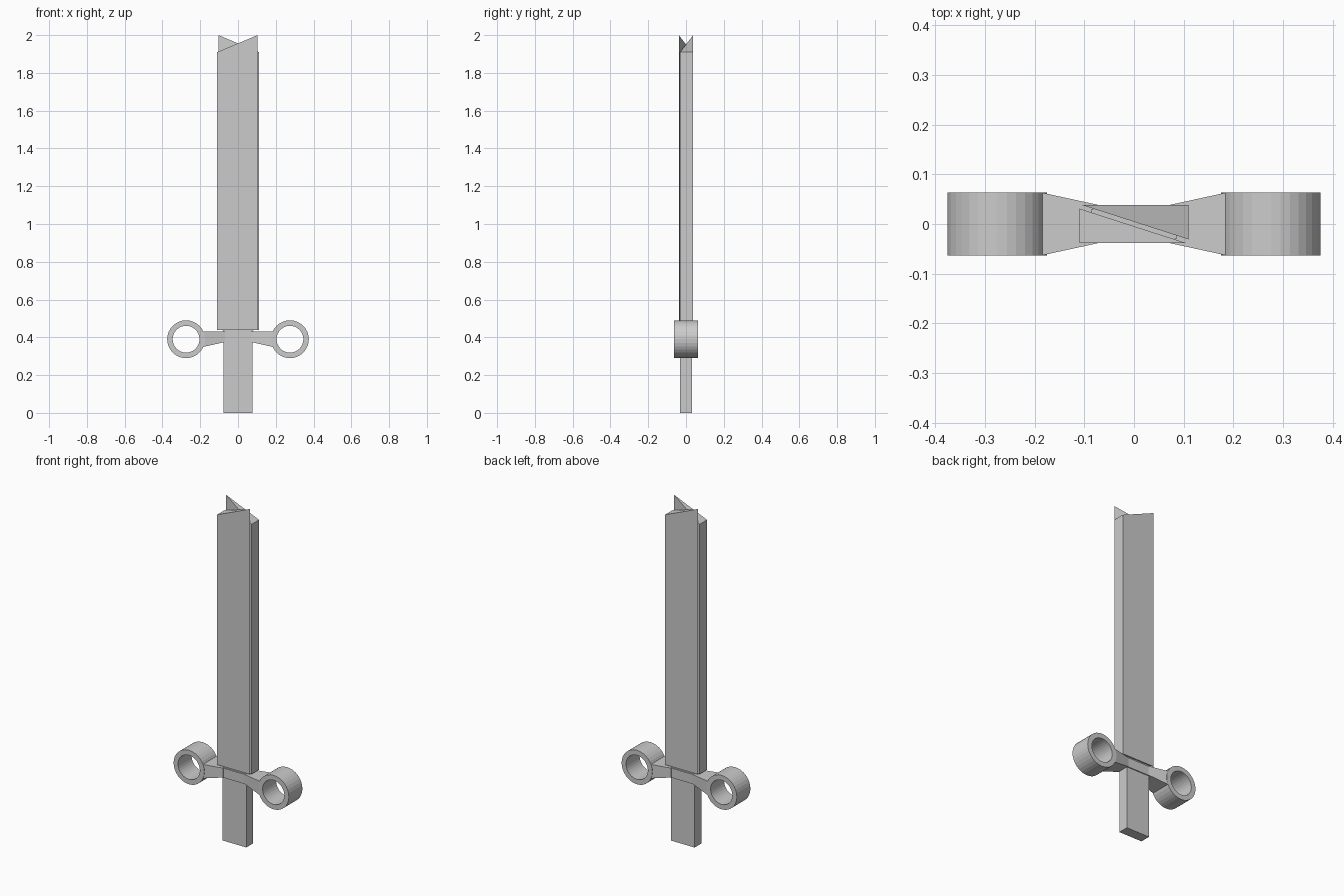
import bpy, bmesh, math

if "Cube" in bpy.data.objects:
    bpy.data.objects.remove(bpy.data.objects["Cube"])


def make_object(name, bm):
    bmesh.ops.recalc_face_normals(bm, faces=bm.faces)
    mesh = bpy.data.meshes.new(name)
    bm.to_mesh(mesh)
    bm.free()
    obj = bpy.data.objects.new(name, mesh)
    bpy.context.collection.objects.link(obj)
    return obj


def loft(name, start, end):
    """Closed solid between two matching loops of points."""
    bm = bmesh.new()
    a = [bm.verts.new(p) for p in start]
    b = [bm.verts.new(p) for p in end]
    n = len(a)
    bm.faces.new(a)
    bm.faces.new(b)
    for i in range(n):
        bm.faces.new((a[i], a[(i + 1) % n], b[(i + 1) % n], b[i]))
    return make_object(name, bm)


def section(x, half_depth, low, high):
    """Rectangular guard section at a given x."""
    return [(x, -half_depth, low), (x, half_depth, low),
            (x, half_depth, high), (x, -half_depth, high)]


def slab(hx0, hx1, hy, z):
    return [(hx0, -hy, z), (hx1, -hy, z), (hx1, hy, z), (hx0, hy, z)]


def ring(name, cx, cz, outer, inner, half_depth, sides=32):
    bm = bmesh.new()
    loops = []
    for r, y in ((outer, -half_depth), (outer, half_depth),
                 (inner, half_depth), (inner, -half_depth)):
        loops.append([bm.verts.new((cx + r * math.cos(2 * math.pi * i / sides), y,
                                    cz + r * math.sin(2 * math.pi * i / sides)))
                      for i in range(sides)])
    for k in range(4):
        a, b = loops[k], loops[(k + 1) % 4]
        for i in range(sides):
            j = (i + 1) % sides
            bm.faces.new((a[i], a[j], b[j], b[i]))
    return make_object(name, bm)


# Two wedge blades, each the other turned half a turn, with a thin diagonal slit
wedge = [(-0.11, -0.038, 1.91), (0.104, -0.038, 2.0), (-0.11, 0.031, 1.91)]
for name, s in (("front_blade", 1), ("back_blade", -1)):
    loft(name, [(s * x, s * y, 0.44) for x, y, z in wedge],
         [(s * x, s * y, z) for x, y, z in wedge])

# Grip and the short neck joining it to the blades
loft("grip", slab(-0.078, 0.076, 0.031, 0.0), slab(-0.078, 0.076, 0.031, 0.43))
loft("neck", slab(-0.07, 0.07, 0.03, 0.425), slab(-0.085, 0.085, 0.03, 0.442))

# Cross guard: centre bar, flared arms and finger rings
loft("guard_centre", section(-0.075, 0.037, 0.374, 0.43), section(0.075, 0.037, 0.374, 0.43))
for side, s in (("left", -1), ("right", 1)):
    loft(side + "_guard_arm", section(s * 0.07, 0.038, 0.375, 0.43),
         section(s * 0.185, 0.063, 0.349, 0.431))
    ring(side + "_ring", s * 0.275, 0.39, 0.1, 0.071, 0.063)
